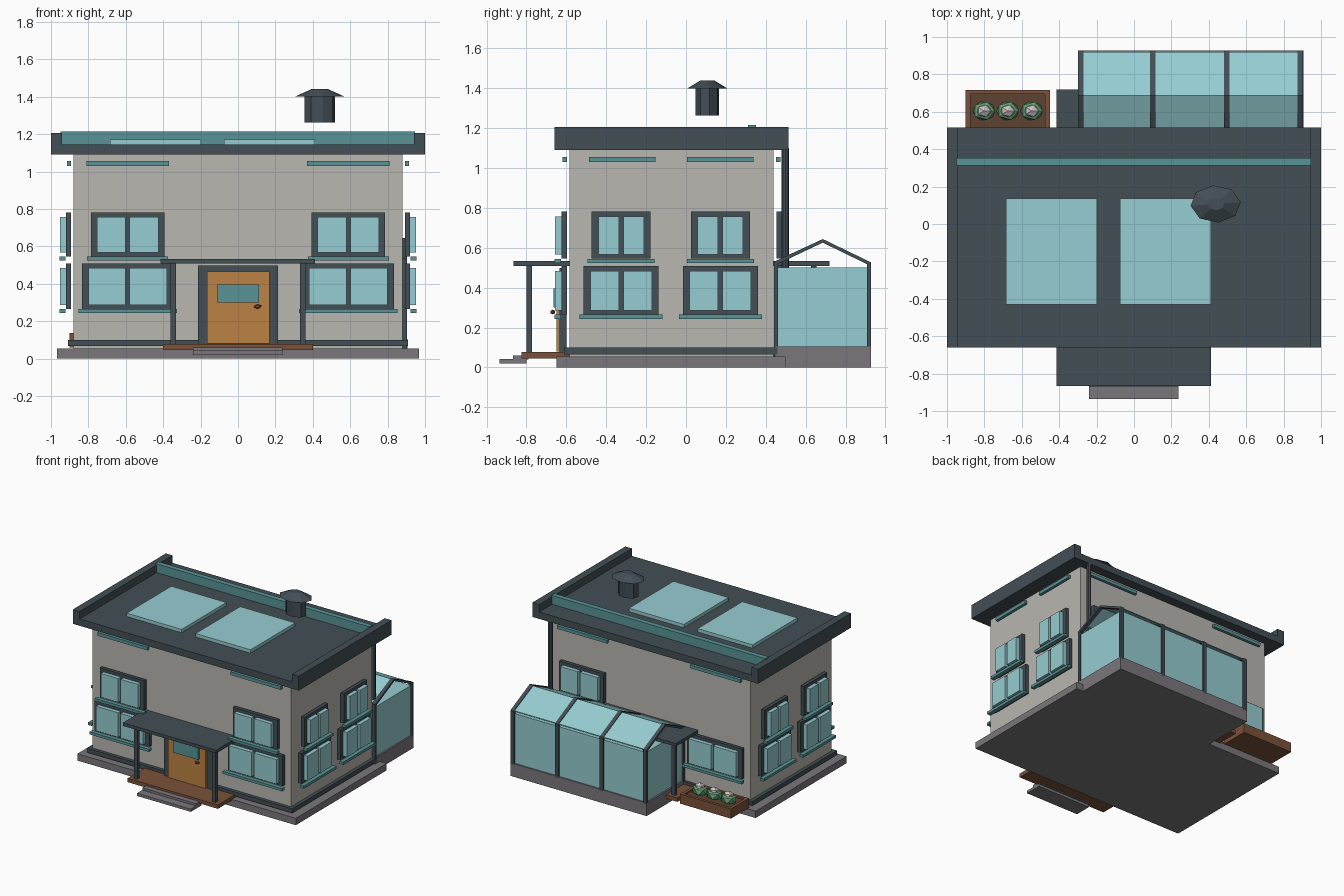
import bpy, bmesh, math
from mathutils import Matrix, Vector

if "Cube" in bpy.data.objects:
    bpy.data.objects.remove(bpy.data.objects["Cube"])


def mat(name, r, g, b):
    m = bpy.data.materials.new(name)
    lin = [((c / 255 + 0.055) / 1.055) ** 2.4 for c in (r, g, b)]
    m.diffuse_color = (*lin, 1)
    m.use_nodes = True
    m.node_tree.nodes["Principled BSDF"].inputs["Base Color"].default_value = m.diffuse_color
    return m


WALL = mat("warm grey wall", 184, 183, 176)
DARK = mat("dark slate", 66, 78, 85)
GLASS = mat("pale glass", 150, 205, 210)
TEAL = mat("teal trim", 88, 148, 150)
OAK = mat("oak door", 186, 130, 68)
BROWN = mat("brown timber", 122, 82, 58)
STONE = mat("grey stone", 122, 119, 123)
GREEN = mat("leaf green", 100, 160, 115)
BLOOM = mat("pale bloom", 205, 195, 195)
SOIL = mat("dark soil", 92, 66, 50)


def finish(name, bm, m):
    bmesh.ops.recalc_face_normals(bm, faces=bm.faces)
    me = bpy.data.meshes.new(name)
    bm.to_mesh(me)
    bm.free()
    me.materials.append(m)
    ob = bpy.data.objects.new(name, me)
    bpy.context.collection.objects.link(ob)
    return ob


def box(name, x, y, z, m):
    """Box from (min, max) ranges."""
    bm = bmesh.new()
    bmesh.ops.create_cube(bm, size=1)
    for v in bm.verts:
        v.co = Vector(r[0] if c < 0 else r[1] for c, r in zip(v.co, (x, y, z)))
    return finish(name, bm, m)


def cone(name, c, r1, r2, z0, z1, m, sides=8, sy=1.0, turn=0.0):
    bm = bmesh.new()
    bmesh.ops.create_cone(bm, cap_ends=True, segments=sides, radius1=r1, radius2=r2, depth=z1 - z0)
    bm.transform(Matrix.Translation((c[0], c[1], (z0 + z1) / 2))
                 @ Matrix.Diagonal((1, sy, 1, 1)) @ Matrix.Rotation(turn, 4, 'Z'))
    return finish(name, bm, m)


def blob(name, c, s, m, sub=1):
    bm = bmesh.new()
    bmesh.ops.create_icosphere(bm, subdivisions=sub, radius=1)
    bm.transform(Matrix.Translation(c) @ Matrix.Diagonal((*s, 1)))
    return finish(name, bm, m)


def prism(name, pts, x0, x1, m):
    """Extrude a (y, z) outline along x."""
    bm = bmesh.new()
    f = bm.faces.new([bm.verts.new((x0, y, z)) for y, z in pts])
    r = bmesh.ops.extrude_face_region(bm, geom=[f])
    bmesh.ops.translate(bm, vec=(x1 - x0, 0, 0),
                        verts=[g for g in r["geom"] if isinstance(g, bmesh.types.BMVert)])
    return finish(name, bm, m)


# wall faces: axis running across the face, and the outward coordinate
FACES = {"front": (-1, -0.585), "back": (1, 0.44), "left": (-1, -0.88), "right": (1, 0.88)}


def on_wall(side, name, u, out, z, m):
    sign, base = FACES[side]
    d = sorted((base + sign * out[0], base + sign * out[1]))
    if side in ("front", "back"):
        return box(name, u, d, z, m)
    return box(name, d, u, z, m)


def window(side, c, half, z0, z1, sill):
    on_wall(side, side + "_window_frame", (c - half, c + half), (0.013, 0.04), (z0, z1), DARK)
    inner = half - 0.033
    for a, b in ((-inner, -0.011), (0.011, inner)):
        on_wall(side, side + "_window_pane", (c + a, c + b), (0.04, 0.072),
                (z0 + 0.02, z1 - 0.025), GLASS)
    on_wall(side, side + "_window_sill", (c - half - sill, c + half + sill), (0.042, 0.075),
            (z0 - 0.022, z0 - 0.001), TEAL)


# house body
box("foundation", (-0.967, 0.967), (-0.65, 0.50), (0, 0.055), STONE)
box("walls", (-0.88, 0.88), (-0.585, 0.44), (0.055, 1.10), WALL)
box("base_trim", (-0.908, 0.908), (-0.612, 0.46), (0.066, 0.1), DARK)

# windows and upper vent strips
for side, c, half in (("front", 0.59, 0.197), ("left", 0.0, 0.148), ("right", 0.0, 0.148)):
    low = 0.243 if side == "front" else 0.188
    centres = (-c, c) if side == "front" else (-0.325, 0.172)
    for p in centres:
        window(side, p, half, 0.546, 0.782, 0.02)
        window(side, p, low, 0.266, 0.508, 0.02)
window("back", 0.59, 0.197, 0.546, 0.782, 0.02)
window("back", -0.59, 0.243, 0.266, 0.508, 0.02)
for side in FACES:
    wide = side in ("front", "back")
    for p in ((-0.59, 0.59) if wide else (-0.32, 0.172)):
        h = 0.221 if wide else 0.167
        on_wall(side, side + "_vent_strip", (p - h, p + h), (0.012, 0.034), (1.03, 1.056), TEAL)

# roof with side boards, panels and back strip
box("roof_slab", (-0.94, 0.94), (-0.66, 0.515), (1.09, 1.145), DARK)
for s in (-1, 1):
    box("roof_side_board", sorted((s * 0.94, s * 1.0)), (-0.66, 0.515), (1.09, 1.205), DARK)
box("roof_ridge_strip", (-0.95, 0.945), (0.312, 0.352), (1.14, 1.215), TEAL)
for x in (-0.685, -0.075):
    box("solar_panel", (x, x + 0.487), (-0.43, 0.135), (1.14, 1.172), GLASS)

# roof vent
cone("vent_pipe", (0.437, 0.107), 0.083, 0.083, 1.263, 1.405, DARK, sy=0.73, turn=0.2)
cone("vent_cap", (0.437, 0.107), 0.135, 0.046, 1.4, 1.44, DARK, sy=0.74, turn=0.1)

# front and back porches
for side, s, wall, edge in (("front", -1, 0.585, 0.865), ("back", 1, 0.44, 0.72)):
    box(side + "_porch_roof", (-0.414, 0.412), sorted((s * wall, s * edge)), (0.508, 0.533), DARK)
    box(side + "_porch_deck", (-0.4, 0.4), sorted((s * wall, s * (edge - 0.04))),
        (0.046, 0.077), BROWN)
    for x in (-0.347, 0.347):
        box(side + "_porch_post", (x - 0.015, x + 0.015),
            sorted((s * (edge - 0.092), s * (edge - 0.065))), (0.075, 0.51), DARK)
box("lower_step", (-0.24, 0.237), (-0.935, -0.80), (0.02, 0.042), STONE)
box("upper_step", (-0.24, 0.237), (-0.868, -0.79), (0.04, 0.06), STONE)

# front door
box("door_frame", (-0.213, 0.213), (-0.634, -0.60), (0.077, 0.498), DARK)
box("door", (-0.167, 0.169), (-0.65, -0.632), (0.08, 0.466), OAK)
box("door_window", (-0.112, 0.112), (-0.664, -0.648), (0.3, 0.395), TEAL)
blob("door_knob", (0.105, -0.668, 0.278), (0.022, 0.014, 0.012), BROWN)

# greenhouse
box("greenhouse_base", (-0.3, 0.905), (0.45, 0.927), (0, 0.105), STONE)
box("greenhouse_glass", (-0.287, 0.893), (0.46, 0.916), (0.105, 0.502), GLASS)
for name, ya in (("inner", 0.455), ("outer", 0.92)):
    prism(name + "_greenhouse_roof_pane",
          [(ya, 0.521), (0.686, 0.631), (0.686, 0.637), (ya, 0.527)], -0.287, 0.893, GLASS)
for x in (-0.285, 0.1, 0.496, 0.889):
    a, b = x - 0.015, x + 0.015
    box("greenhouse_back_post", (a, b), (0.908, 0.928), (0.095, 0.522), DARK)
    box("greenhouse_wall_post", (a, b), (0.441, 0.462), (0.055, 0.53), DARK)
    prism("greenhouse_rafter", [(0.445, 0.512), (0.686, 0.626), (0.928, 0.508),
                                (0.928, 0.527), (0.686, 0.644), (0.445, 0.532)], a, b, DARK)

# downpipe
cone("downpipe", (0.85, 0.498), 0.018, 0.018, 0.1, 1.1, DARK)

# planter with three plants
box("planter_bottom", (-0.9, -0.45), (0.49, 0.717), (0.06, 0.075), BROWN)
for y in (0.49, 0.695):
    box("planter_long_side", (-0.9, -0.45), (y, y + 0.022), (0.06, 0.137), BROWN)
for x in (-0.9, -0.475):
    box("planter_end", (x, x + 0.025), (0.49, 0.717), (0.06, 0.137), BROWN)
box("planter_soil", (-0.88, -0.47), (0.505, 0.70), (0.07, 0.125), SOIL)
for x in (-0.802, -0.675, -0.547):
    blob("plant_leaves", (x, 0.605, 0.152), (0.066, 0.056, 0.045), GREEN)
    blob("plant_bloom", (x, 0.605, 0.182), (0.042, 0.036, 0.03), BLOOM)
